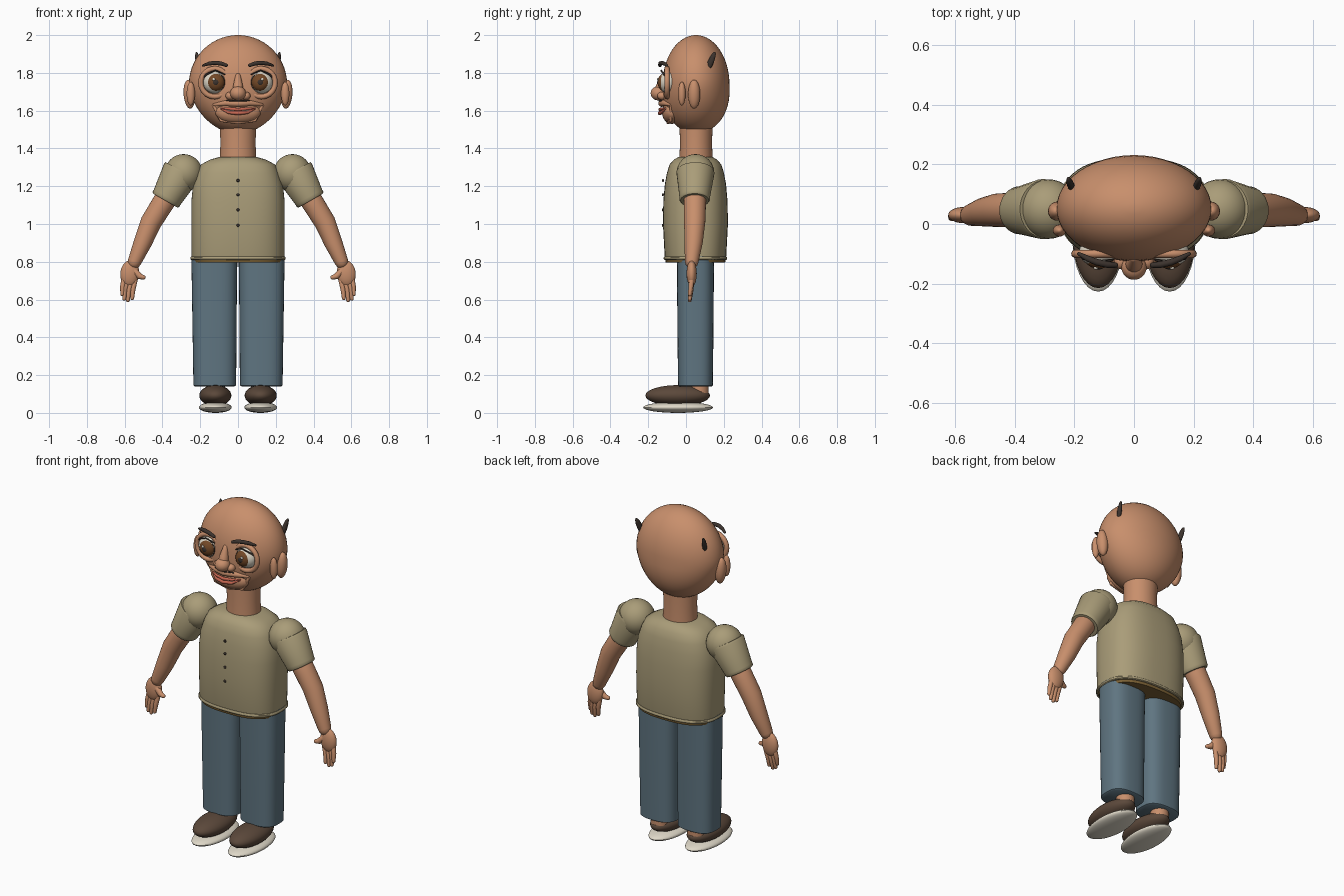
import bpy, bmesh, math
from mathutils import Vector, Matrix

if "Cube" in bpy.data.objects:
    bpy.data.objects.remove(bpy.data.objects["Cube"])


def material(name, rgb):
    m = bpy.data.materials.new(name)
    m.diffuse_color = (*rgb, 1)
    m.use_nodes = True
    m.node_tree.nodes["Principled BSDF"].inputs["Base Color"].default_value = m.diffuse_color
    return m


SKIN = material("skin", (0.58, 0.275, 0.15))
SHIRT = material("khaki shirt", (0.40, 0.335, 0.19))
DENIM = material("blue denim", (0.115, 0.178, 0.22))
SHOE = material("shoe brown", (0.105, 0.065, 0.043))
CREAM = material("cream white", (0.74, 0.69, 0.58))
IRIS = material("iris brown", (0.17, 0.065, 0.02))
DARK = material("dark hair", (0.045, 0.033, 0.027))
LIP = material("lip red", (0.55, 0.13, 0.08))
BELT = material("belt gold", (0.20, 0.12, 0.035))


def finish(bm, name, mat):
    bmesh.ops.recalc_face_normals(bm, faces=bm.faces[:])
    me = bpy.data.meshes.new(name)
    bm.to_mesh(me)
    bm.free()
    me.materials.append(mat)
    ob = bpy.data.objects.new(name, me)
    bpy.context.collection.objects.link(ob)
    return ob


def skin_rings(name, mat, rings):
    """Bridge successive rings of points and cap both ends."""
    bm = bmesh.new()
    loops = [[bm.verts.new(p) for p in ring] for ring in rings]
    n = len(loops[0])
    for a, b in zip(loops, loops[1:]):
        for i in range(n):
            j = (i + 1) % n
            bm.faces.new((a[i], a[j], b[j], b[i]))
    bm.faces.new(loops[0])
    bm.faces.new(loops[-1])
    return finish(bm, name, mat)


def loft(name, mat, sections, power=2.0, n=40):
    """Stacked superellipse sections: (x, y, z, rx, ry)."""
    def c(v):
        return math.copysign(abs(v) ** (2 / power), v)
    rings = []
    for x, y, z, rx, ry in sections:
        rings.append([(x + rx * c(math.cos(2 * math.pi * i / n)),
                       y + ry * c(math.sin(2 * math.pi * i / n)), z) for i in range(n)])
    return skin_rings(name, mat, rings)


def tube(name, mat, path, radii, rounded=True, n=20):
    """Round limb along a path, with optional domed ends."""
    pts = [Vector(p) for p in path]
    radii = list(radii)
    if rounded:
        d0, d1 = (pts[0] - pts[1]).normalized(), (pts[-1] - pts[-2]).normalized()
        p0, p1, r0, r1 = pts[0], pts[-1], radii[0], radii[-1]
        steps = [math.radians(a) for a in (30, 60, 82)]
        pts = [p0 + d0 * r0 * math.sin(a) for a in reversed(steps)] + pts \
            + [p1 + d1 * r1 * math.sin(a) for a in steps]
        radii = [r0 * math.cos(a) for a in reversed(steps)] + radii \
            + [r1 * math.cos(a) for a in steps]
    rings = []
    for i, (p, r) in enumerate(zip(pts, radii)):
        t = (pts[min(i + 1, len(pts) - 1)] - pts[max(i - 1, 0)]).normalized()
        ref = Vector((0, 1, 0)) if abs(t.y) < 0.8 else Vector((0, 0, 1))
        u = t.cross(ref).normalized()
        v = t.cross(u)
        rings.append([p + r * (u * math.cos(2 * math.pi * k / n) + v * math.sin(2 * math.pi * k / n))
                      for k in range(n)])
    return skin_rings(name, mat, rings)


def ball(name, mat, loc, radii, rot=(0, 0, 0), seg=32):
    bm = bmesh.new()
    bmesh.ops.create_uvsphere(bm, u_segments=seg, v_segments=seg // 2, radius=1)
    turn = Matrix.Identity(4)
    for angle, axis in zip(rot, "XYZ"):
        turn = Matrix.Rotation(angle, 4, axis) @ turn
    bm.transform(Matrix.Translation(loc) @ turn @ Matrix.Diagonal((*radii, 1)))
    return finish(bm, name, mat)


def ring(name, mat, loc, r, minor, n=36, m=10):
    """Torus facing the front."""
    bm = bmesh.new()
    vs = []
    for i in range(n):
        a = 2 * math.pi * i / n
        for j in range(m):
            b = 2 * math.pi * j / m
            d = r + minor * math.cos(b)
            vs.append(bm.verts.new((loc[0] + d * math.cos(a), loc[1] + minor * math.sin(b),
                                    loc[2] + d * math.sin(a))))
    for i in range(n):
        for j in range(m):
            k, l = (i + 1) % n, (j + 1) % m
            bm.faces.new((vs[i * m + j], vs[k * m + j], vs[k * m + l], vs[i * m + l]))
    return finish(bm, name, mat)


# Head: egg with a narrower jaw
head = []
for i in range(1, 28):
    a = math.pi * i / 28
    h, w = -math.cos(a), math.sin(a)
    low = max(0, -h)
    head.append((0, 0.053, 1.74 + 0.26 * h, 0.26 * w * (1 - 0.1 * low), 0.177 * w * (1 + 0.12 * low)))
head.insert(0, (0, 0.053, 1.48, 0.012, 0.012))
head.append((0, 0.053, 2.0, 0.012, 0.009))
loft("head", SKIN, head, n=48)
loft("neck", SKIN, [(0, 0.053, 1.33, 0.097, 0.088), (0, 0.053, 1.43, 0.093, 0.085),
                    (0, 0.053, 1.54, 0.097, 0.088)])

# Shirt body, hem and belt
body = [(0.815, 0.244, 0.160), (0.83, 0.246, 0.163), (1.0, 0.247, 0.172), (1.12, 0.247, 0.17),
        (1.21, 0.238, 0.162), (1.27, 0.218, 0.151), (1.315, 0.196, 0.137), (1.34, 0.15, 0.115),
        (1.355, 0.098, 0.09)]
loft("shirt_body", SHIRT, [(0, 0.05, *s) for s in body], 2.6, 56)
loft("shirt_hem", SHIRT, [(0, 0.05, z, 0.252 - d, 0.168 - d) for z, d in
                          ((0.81, 0.004), (0.814, 0), (0.823, 0), (0.828, 0.004))], 2.6, 56)
loft("belt", BELT, [(0, 0.05, 0.795, 0.235, 0.157), (0, 0.05, 0.812, 0.24, 0.16)], 2.6, 56)
for z in (1.23, 1.155, 1.075, 0.993):
    ball("button", DARK, (0, -0.122, z), (0.008, 0.006, 0.008), seg=12)

# Nose, lips and raised mouth area
ball("nose_tip", SKIN, (0, -0.145, 1.692), (0.042, 0.042, 0.038))
tube("nose_bridge", SKIN, [(0, -0.115, 1.785), (0, -0.13, 1.74), (0, -0.14, 1.695)],
     (0.014, 0.024, 0.033))
ball("mouth_area", SKIN, (0, -0.075, 1.592), (0.12, 0.052, 0.062))
tube("upper_lip_fold", SKIN, [(-0.125, -0.085, 1.632), (-0.06, -0.118, 1.64), (0, -0.128, 1.638),
                              (0.06, -0.118, 1.64), (0.125, -0.085, 1.632)],
     (0.008, 0.016, 0.018, 0.016, 0.008))
tube("chin_fold", SKIN, [(-0.128, -0.078, 1.628), (-0.09, -0.082, 1.548), (0, -0.095, 1.537),
                         (0.09, -0.082, 1.548), (0.128, -0.078, 1.628)], [0.009] * 5)
for name, mat, mid, end, r, y in (("upper_lip", LIP, 1.606, 1.613, 0.009, -0.137),
                                  ("teeth", CREAM, 1.598, 1.61, 0.007, -0.132),
                                  ("lower_lip", LIP, 1.587, 1.61, 0.011, -0.138)):
    tube(name, mat, [(-0.092, -0.108, end), (-0.05, y + 0.008, mid + 0.004), (0, y, mid),
                     (0.05, y + 0.008, mid + 0.004), (0.092, -0.108, end)],
         (0.003, r * 0.8, r, r * 0.8, 0.003))
tube("nose_shadow_hair", DARK, [(-0.06, -0.128, 1.653), (0, -0.142, 1.651), (0.06, -0.128, 1.653)],
     (0.003, 0.004, 0.003))

for s, side in ((1, "left"), (-1, "right")):
    def P(x, y, z):
        return (s * x, y, z)

    # Eyes, lids and brows
    ring(side + "_eye_socket", SKIN, P(0.123, -0.10, 1.748), 0.074, 0.014)
    ball(side + "_eyeball", CREAM, P(0.122, -0.093, 1.75), (0.062, 0.05, 0.06))
    ball(side + "_iris", IRIS, P(0.118, -0.116, 1.75), (0.047, 0.034, 0.047))
    ring(side + "_iris_rim", DARK, P(0.118, -0.118, 1.75), 0.046, 0.004)
    ball(side + "_pupil", DARK, P(0.118, -0.138, 1.75), (0.02, 0.0145, 0.02))
    ball(side + "_eye_glint", CREAM, P(0.128, -0.148, 1.766), (0.008, 0.005, 0.008), seg=12)
    tube(side + "_lashes", DARK, [P(0.07, -0.12, 1.792), P(0.12, -0.132, 1.813),
                                  P(0.17, -0.115, 1.79), P(0.197, -0.09, 1.757)],
         (0.003, 0.004, 0.005, 0.003))
    tube(side + "_eyebrow", DARK, [P(0.062, -0.138, 1.84), P(0.09, -0.136, 1.85),
                                   P(0.125, -0.128, 1.853), P(0.155, -0.116, 1.849),
                                   P(0.185, -0.1, 1.839)], (0.009, 0.011, 0.011, 0.01, 0.006))
    ball(side + "_nostril", SKIN, P(0.042, -0.125, 1.678), (0.024, 0.027, 0.022))

    # Ears and side hair tufts
    ball(side + "_ear_back", SKIN, P(0.258, 0.043, 1.687), (0.03, 0.032, 0.077), (0, s * 0.08, 0))
    ball(side + "_ear_front", SKIN, P(0.25, -0.022, 1.69), (0.022, 0.02, 0.063))
    ball(side + "_hair_tuft", DARK, P(0.212, 0.13, 1.855), (0.012, 0.016, 0.062),
         (-0.42, 0, -s * 0.35))

    # Sleeve
    ball(side + "_shoulder", SHIRT, P(0.288, 0.05, 1.27), (0.1, 0.1, 0.1))
    tube(side + "_sleeve", SHIRT,
         [P(0.298, 0.05, 1.28), P(0.303, 0.05, 1.271), P(0.375, 0.046, 1.142),
          P(0.381, 0.046, 1.131), P(0.385, 0.046, 1.124)],
         (0.097, 0.101, 0.081, 0.081, 0.075), False, 32)

    # Forearm and hand
    tube(side + "_arm", SKIN, [P(0.36, 0.047, 1.17), P(0.41, 0.047, 1.09), P(0.46, 0.046, 1.01),
                               P(0.505, 0.04, 0.90), P(0.548, 0.03, 0.80)],
         (0.06, 0.058, 0.056, 0.048, 0.036), True, 28)
    ball(side + "_palm", SKIN, P(0.573, 0.03, 0.738), (0.05, 0.027, 0.07), (0, s * -0.1, 0))
    for x0, z0, x1, z1 in ((0.546, 0.70, 0.56, 0.607), (0.568, 0.695, 0.583, 0.596),
                           (0.588, 0.70, 0.602, 0.604), (0.603, 0.71, 0.613, 0.628)):
        tube(side + "_finger", SKIN, [P(x0, 0.03, z0), P((x0 + x1) / 2 + 0.003, 0.026, (z0 + z1) / 2),
                                      P(x1, 0.02, z1)], (0.014, 0.013, 0.01), True, 14)
    tube(side + "_thumb", SKIN, [P(0.552, 0.025, 0.755), P(0.52, 0.018, 0.722), P(0.501, 0.015, 0.718)],
         (0.018, 0.016, 0.012), True, 14)

    # Trouser leg
    leg = [(0.125, 0.14, 0.104, 0.086), (0.123, 0.145, 0.113, 0.092), (0.124, 0.40, 0.116, 0.095),
           (0.125, 0.65, 0.119, 0.097), (0.125, 0.83, 0.122, 0.098)]
    loft(side + "_trouser_leg", DENIM, [(s * x, 0.05, z, rx, ry) for x, z, rx, ry in leg], 2.8, 40)

    # Ankle and shoe
    tube(side + "_ankle", SKIN, [P(0.12, 0.07, 0.09), P(0.12, 0.07, 0.17)], (0.05, 0.05), False)
    ball(side + "_shoe", SHOE, P(0.12, -0.044, 0.092), (0.085, 0.171, 0.055))
    ball(side + "_shoe_sole", CREAM, P(0.12, -0.042, 0.029), (0.087, 0.185, 0.029))

# Smooth shading with sharp edges kept
for ob in bpy.context.collection.objects:
    ob.select_set(True)
    bpy.context.view_layer.objects.active = ob
bpy.ops.object.shade_smooth_by_angle(angle=math.radians(40))
